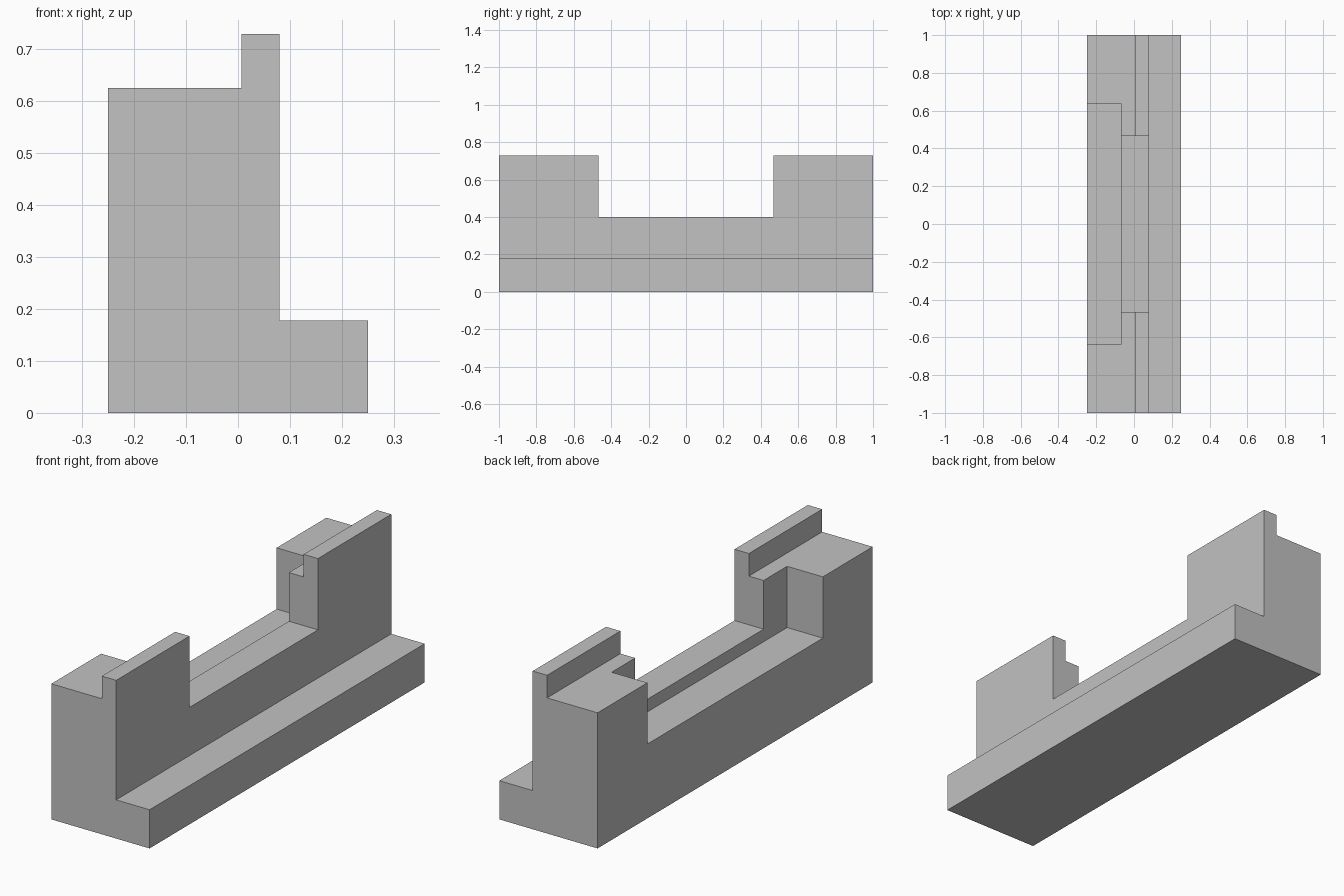
import bpy
import bmesh
from mathutils import Matrix

cube = bpy.data.objects.get("Cube")
if cube:
    bpy.data.objects.remove(cube, do_unlink=True)

grey = bpy.data.materials.new("plain_grey")
grey.use_nodes = True
colour = (0.54, 0.54, 0.54, 1)
grey.diffuse_color = colour
grey.node_tree.nodes["Principled BSDF"].inputs["Base Color"].default_value = colour


def add_object(name, bm):
    bmesh.ops.recalc_face_normals(bm, faces=bm.faces)
    mesh = bpy.data.meshes.new(name)
    bm.to_mesh(mesh)
    bm.free()
    mesh.materials.append(grey)
    obj = bpy.data.objects.new(name, mesh)
    bpy.context.collection.objects.link(obj)
    return obj


def extrude_profile(name, profile, half_length):
    """Extrude an x-z outline along y, centred on the origin."""
    bm = bmesh.new()
    face = bm.faces.new([bm.verts.new((x, -half_length, z)) for x, z in profile])
    ext = bmesh.ops.extrude_face_region(bm, geom=[face])
    verts = [v for v in ext["geom"] if isinstance(v, bmesh.types.BMVert)]
    bmesh.ops.translate(bm, verts=verts, vec=(0, 2 * half_length, 0))
    return add_object(name, bm)


def cut_box(target, name, x0, x1, half_y, z0, z1):
    """Cut a box symmetric in y out of the target."""
    bm = bmesh.new()
    size = (x1 - x0, 2 * half_y, z1 - z0)
    place = Matrix.Translation(((x0 + x1) / 2, 0, (z0 + z1) / 2))
    bmesh.ops.create_cube(bm, size=1, matrix=place @ Matrix.Diagonal((*size, 1)))
    cutter = add_object(name, bm)
    cutter.hide_render = True
    mod = target.modifiers.new(name, 'BOOLEAN')
    mod.operation = 'DIFFERENCE'
    mod.solver = 'EXACT'
    mod.object = cutter
    bpy.context.view_layer.objects.active = target
    bpy.ops.object.modifier_apply(modifier=mod.name)
    bpy.data.objects.remove(cutter, do_unlink=True)


# Stepped body: low ledge, tall rib, broad shoulder
body = extrude_profile("stepped_body", [
    (-0.25, 0), (0.25, 0), (0.25, 0.178), (0.08, 0.178),
    (0.08, 0.728), (0.007, 0.728), (0.007, 0.624), (-0.25, 0.624)], 1.0)

# Central gap between the two end blocks
cut_box(body, "central_gap", -0.5, 0.5, 0.467, 0.4, 1.0)

# Longer, slightly deeper recess along the shoulder side
cut_box(body, "side_recess", -0.5, -0.068, 0.638, 0.342, 1.0)
